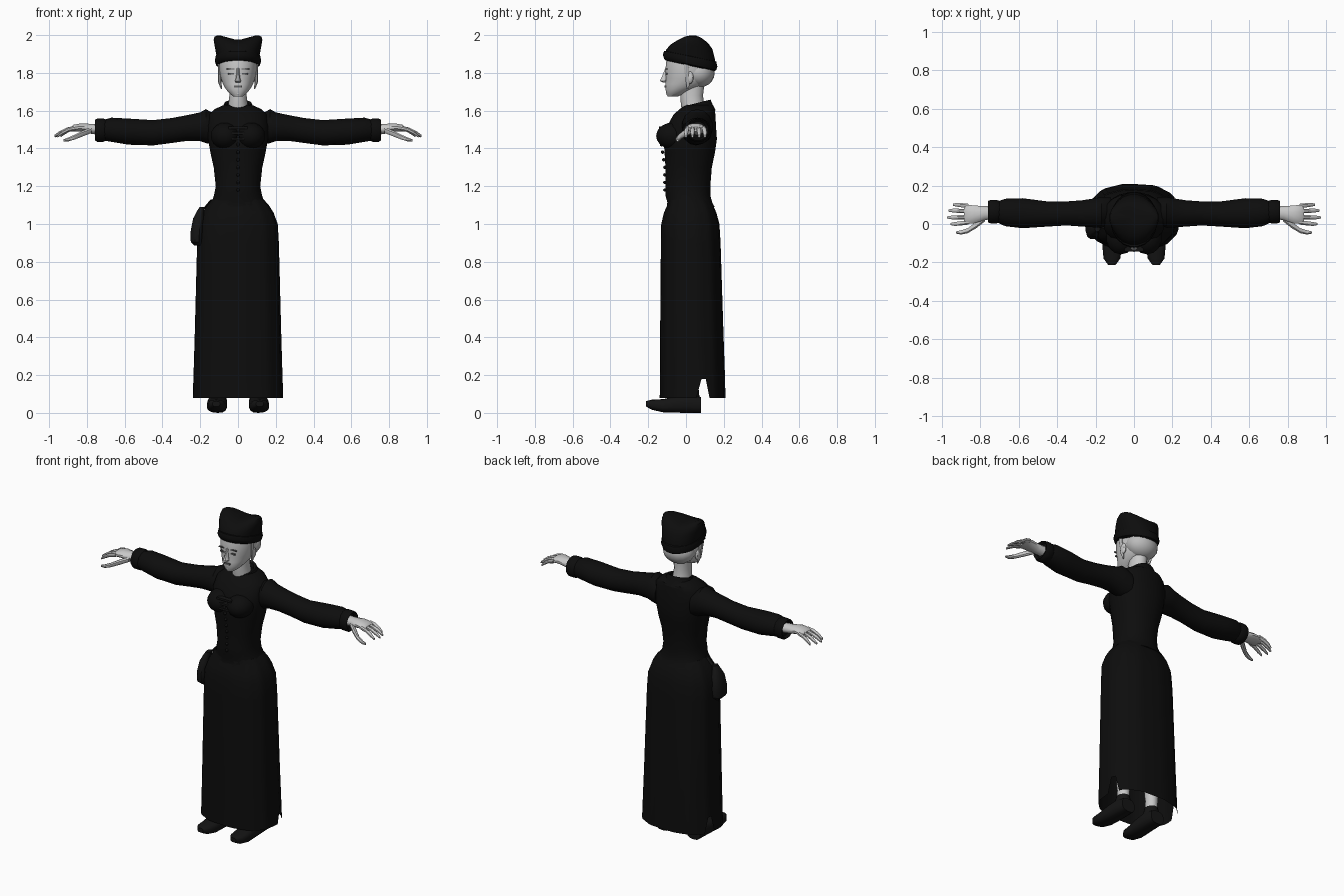
import bpy, bmesh, math
from mathutils import Vector


def material(name, r, g, b):
    m = bpy.data.materials.new(name)
    m.diffuse_color = (r, g, b, 1)
    return m


CLOTH = material("black cloth", 0.004, 0.004, 0.004)
LEATHER = material("dark leather", 0.007, 0.007, 0.007)
SKIN = material("pale skin", 0.58, 0.58, 0.58)
HAIR = material("pale hair", 0.5, 0.5, 0.5)
SHADE = material("grey features", 0.12, 0.12, 0.12)


def finish(name, bm, mat, angle=40):
    bmesh.ops.recalc_face_normals(bm, faces=bm.faces)
    me = bpy.data.meshes.new(name)
    bm.to_mesh(me)
    bm.free()
    me.materials.append(mat)
    ob = bpy.data.objects.new(name, me)
    bpy.context.collection.objects.link(ob)
    bpy.ops.object.select_all(action='DESELECT')
    ob.select_set(True)
    bpy.context.view_layer.objects.active = ob
    bpy.ops.object.shade_smooth_by_angle(angle=math.radians(angle))
    return ob


def loft(name, rings, mat, axis='z', n=16, power=2.0, side=1, caps=(True, True),
         pleat=0.0, warp=None, angle=40):
    """Skin rings (position, centre a, centre b, radius a, radius b) along an axis."""
    def place(p, a, b):
        v = {'x': (p, a, b), 'y': (a, p, b), 'z': (a, b, p)}[axis]
        v = Vector((v[0] * side, v[1], v[2]))
        return warp(v) if warp else v

    bm = bmesh.new()
    loops = []
    for p, ca, cb, ra, rb in rings:
        loop = []
        for i in range(n):
            t = 2 * math.pi * (i + 0.5) / n
            c, s = math.cos(t), math.sin(t)
            k = 1 + pleat * (1 if i % 4 < 2 else -1)
            a = ca + ra * k * math.copysign(abs(c) ** (2 / power), c)
            b = cb + rb * k * math.copysign(abs(s) ** (2 / power), s)
            loop.append(bm.verts.new(place(p, a, b)))
        loops.append(loop)
    for lo, hi in zip(loops, loops[1:]):
        for i in range(n):
            j = (i + 1) % n
            bm.faces.new((lo[i], lo[j], hi[j], hi[i]))
    for loop, ring, cap in ((loops[0], rings[0], caps[0]), (loops[-1], rings[-1], caps[1])):
        if cap:
            mid = bm.verts.new(place(*ring[:3]))
            for i in range(n):
                bm.faces.new((loop[i], loop[(i + 1) % n], mid))
    return finish(name, bm, mat, angle)


def ball(name, loc, size, mat, u=12, v=8):
    bm = bmesh.new()
    bmesh.ops.create_uvsphere(bm, u_segments=u, v_segments=v, radius=1)
    for w in bm.verts:
        w.co = Vector([w.co[i] * size[i] + loc[i] for i in range(3)])
    return finish(name, bm, mat)


def box(name, loc, size, mat):
    bm = bmesh.new()
    bmesh.ops.create_cube(bm, size=1)
    for w in bm.verts:
        w.co = Vector([w.co[i] * size[i] + loc[i] for i in range(3)])
    return finish(name, bm, mat)


# Skirt: pleated, open below, with a short slit at each side of the hem
def hem_slit(v):
    if v.z < 0.1 and 0.075 < v.y < 0.11:
        v.z = 0.18
    return v


loft("skirt", [(0.08, 0, .035, .238, .173), (.2, 0, .034, .234, .171), (.4, 0, .031, .228, .167),
               (.9, 0, .025, .215, .157), (1.0, 0, .023, .209, .153), (1.06, 0, .022, .187, .138),
               (1.1, 0, .022, .162, .12), (1.13, 0, .015, .135, .112)],
     CLOTH, n=48, power=2.5, caps=(False, True), pleat=0.008, warp=hem_slit, angle=20)

# Fitted bodice
loft("bodice", [(1.09, 0, .025, .155, .128), (1.115, 0, .02, .142, .12), (1.15, 0, .01, .129, .12),
                (1.2, 0, .01, .119, .12), (1.3, 0, .014, .13, .124), (1.38, 0, .02, .148, .135),
                (1.45, 0, .022, .16, .143), (1.52, 0, .03, .166, .13), (1.58, 0, .045, .155, .112),
                (1.61, 0, .06, .122, .092), (1.63, 0, .065, .075, .07)],
     CLOTH, n=20, power=2.3, angle=30)

# Collar, rising towards the back
def collar_tilt(v):
    v.z += 0.25 * (v.y - 0.055)
    return v


loft("collar", [(1.575, 0, .06, .115, .1), (1.61, 0, .055, .086, .088), (1.64, 0, .055, .072, .076),
                (1.635, 0, .055, .058, .062), (1.6, 0, .05, .052, .055)],
     CLOTH, caps=(False, False), warp=collar_tilt)

# Front fastening: placket, buttons and chest braids
for i in range(8):
    z = 1.18 + 0.04 * i
    ball("button", (0, -0.112 - 0.006 * max(0, i - 3), z), (.009, .009, .009), LEATHER, 8, 6)
for z, w in ((1.45, .1), (1.48, .12), (1.51, .1)):
    box("chest_braid", (0, -0.128, z), (w, .03, .012), LEATHER)

# Neck and head
loft("neck", [(1.57, 0, .045, .062, .06), (1.63, 0, .035, .052, .062), (1.68, 0, .03, .047, .06),
              (1.76, 0, .035, .05, .065)], SKIN, n=14)
loft("head", [(1.675, 0, -.07, .024, .028), (1.69, 0, -.056, .044, .048), (1.715, 0, -.032, .066, .078),
              (1.74, 0, -.003, .08, .107), (1.77, 0, .008, .091, .115), (1.8, 0, .012, .097, .122),
              (1.85, 0, .02, .102, .128), (1.9, 0, .02, .098, .118)], SKIN, n=20, power=2.1)
loft("nose", [(1.748, 0, -.112, .012, .01), (1.758, 0, -.12, .018, .02), (1.77, 0, -.116, .013, .017),
              (1.8, 0, -.11, .008, .01), (1.825, 0, -.104, .008, .006)], SKIN, n=8)
box("lips", (0, -.109, 1.728), (.04, .008, .012), SHADE)
ball("chin", (0, -.085, 1.693), (.026, .02, .018), SKIN)
ball("hair", (0, .068, 1.8), (.1, .084, .078), HAIR, 16, 10)

for s in (-1, 1):
    # Face details
    box("eye", (s * .037, -.103, 1.796), (.03, .009, .009), SHADE)
    box("eyebrow", (s * .04, -.103, 1.82), (.042, .009, .006), SHADE)
    ball("ear", (s * .095, .02, 1.775), (.012, .02, .034), SKIN, 8, 6)
    loft("side_lock", [(1.715, .088, .01, .003, .004), (1.75, .096, .01, .01, .012),
                       (1.85, .1, .0, .008, .014)], HAIR, n=8, side=s)
    # Bust
    ball("bust", (s * .068, -.07, 1.467), (.078, .088, .07), CLOTH, 14, 10)
    # Sleeves with gathered forearm and cuff
    loft("sleeve", [(.12, .07, 1.5, .07, .08), (.17, .06, 1.518, .082, .09), (.2, .058, 1.515, .078, .076),
                    (.27, .055, 1.508, .07, .068), (.35, .055, 1.495, .064, .066),
                    (.45, .052, 1.483, .067, .067), (.58, .056, 1.489, .08, .069),
                    (.67, .06, 1.499, .073, .064), (.71, .062, 1.497, .056, .055)],
         CLOTH, axis='x', n=14, side=s, angle=30)
    loft("cuff", [(.7, .064, 1.497, .058, .058), (.715, .064, 1.497, .063, .065), (.745, .064, 1.496, .063, .064),
                  (.758, .064, 1.498, .058, .056), (.74, .064, 1.498, .045, .045)],
         CLOTH, axis='x', n=12, side=s, caps=(False, True))
    # Hand
    loft("palm", [(.73, .06, 1.5, .034, .03), (.78, .056, 1.504, .038, .027), (.83, .05, 1.511, .048, .023),
                  (.87, .05, 1.508, .052, .018), (.885, .05, 1.502, .046, .012)],
         SKIN, axis='x', n=12, side=s)
    for y, tip, fan in ((.094, .94, .006), (.066, .965, .004), (.036, .972, -.002), (.008, .955, -.008)):
        k = tip - .86
        loft("finger", [(.86, y, 1.508, .012, .013), (.86 + k * .4, y + fan * .5, 1.5, .012, .012),
                        (.86 + k * .75, y + fan, 1.482, .011, .011), (tip, y + fan, 1.465, .006, .007)],
             SKIN, axis='x', n=8, side=s)
    loft("thumb", [(.775, .03, 1.497, .018, .016), (.82, -.005, 1.48, .018, .017), (.865, -.035, 1.46, .014, .014),
                   (.9, -.044, 1.447, .012, .011), (.925, -.044, 1.442, .006, .007)],
         SKIN, axis='x', n=8, side=s)
    # Legs and shoes
    loft("leg", [(.08, .105, .03, .032, .036), (.2, .105, .03, .037, .04), (.4, .1, .03, .052, .058),
                 (.6, .095, .025, .055, .06), (.95, .085, .025, .08, .085)], SKIN, n=12, side=s)
    loft("shoe", [(-.212, .115, .048, .02, .014), (-.18, .115, .043, .044, .027), (-.12, .113, .038, .052, .035),
                  (-.05, .11, .045, .053, .044), (.02, .108, .049, .052, .049), (.08, .108, .042, .046, .042)],
         LEATHER, axis='y', n=14, power=2.8, side=s)
    loft("shoe_ankle", [(.05, .107, .025, .05, .052), (.09, .106, .025, .044, .047), (.12, .105, .028, .038, .042)],
         LEATHER, n=12, side=s)


# Hat: tilted band and a crown with two raised corners
def hat_tilt(v):
    v.z -= 0.22 * (v.y - 0.02) * min(1, max(0.25, (2.0 - v.z) / 0.12))
    return v


def crown_shape(v):
    dip = 0.028 * max(0, (v.z - 1.92) / 0.08) * max(0, 1 - abs(v.x) / 0.1)
    v = hat_tilt(v)
    v.z -= dip
    return v


loft("hat_band", [(1.838, 0, .022, .104, .13), (1.845, 0, .022, .117, .14), (1.865, 0, .022, .123, .146),
                  (1.888, 0, .022, .119, .14), (1.892, 0, .022, .108, .128)],
     CLOTH, n=20, warp=hat_tilt)
loft("hat_crown", [(1.86, 0, .022, .11, .134), (1.9, 0, .024, .116, .13), (1.945, 0, .028, .125, .113),
                   (1.975, 0, .032, .13, .088), (1.992, 0, .036, .126, .06), (2.0, 0, .04, .108, .028)],
     CLOTH, n=20, power=2.2, warp=crown_shape)

# Pouch hanging at the hip
loft("pouch", [(.885, -.21, -.02, .02, .03), (.905, -.218, -.02, .033, .055), (.96, -.216, -.02, .036, .06),
               (1.03, -.208, -.02, .03, .048), (1.065, -.2, -.02, .02, .03), (1.09, -.19, -.018, .014, .022)],
     LEATHER, n=12, power=2.4)
loft("pouch_strap", [(1.07, -.19, -.018, .006, .012), (1.13, -.14, -.01, .006, .012)], LEATHER, n=6)
